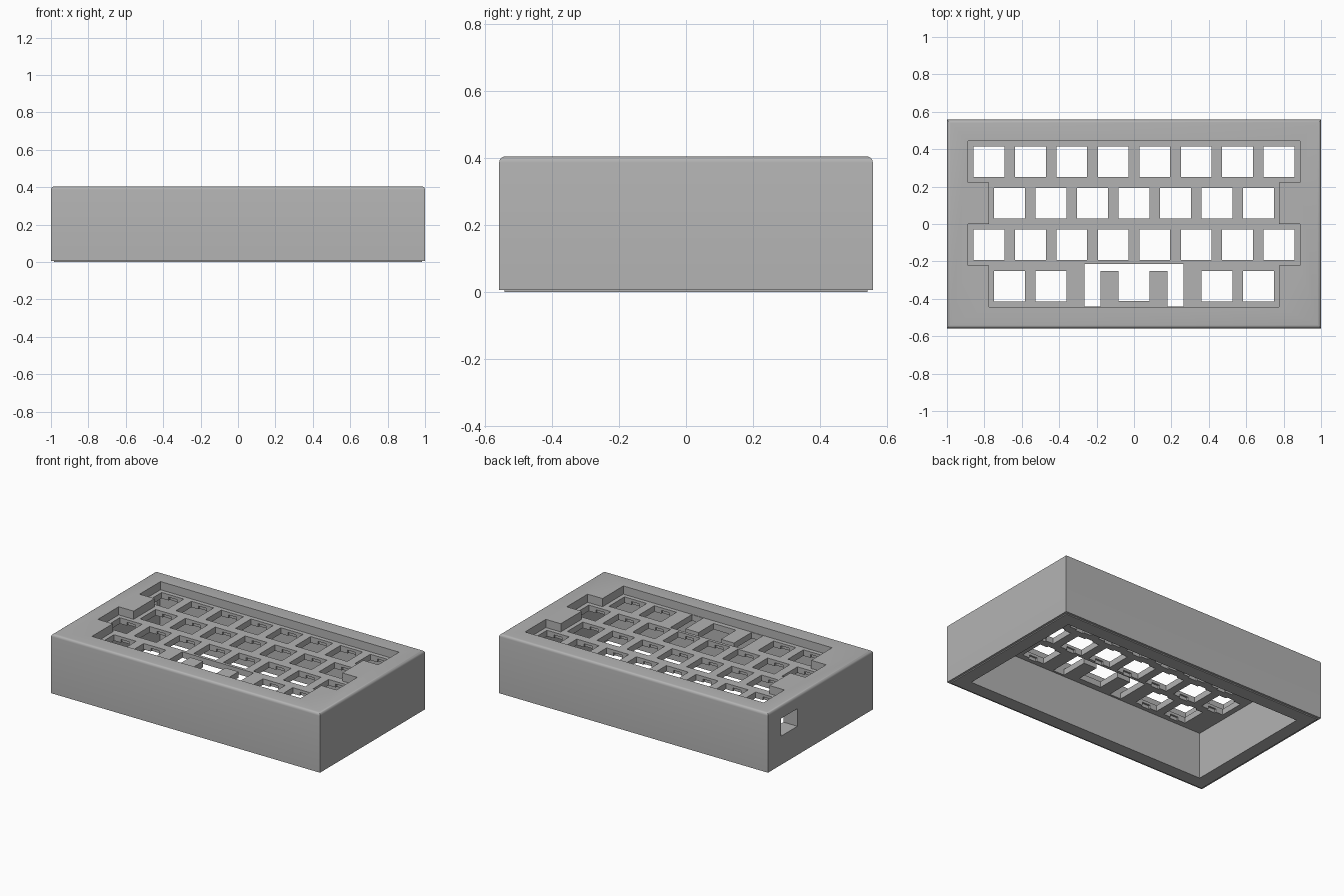
import bpy
import bmesh
from mathutils import Matrix, Vector

if "Cube" in bpy.data.objects:
    bpy.data.objects.remove(bpy.data.objects["Cube"], do_unlink=True)

W, D, H = 2.0, 1.115, 0.405      # overall case size
LIP = 0.007                      # height of the bottom lip
WALL = 0.104
FLOOR, UNDER = 0.35, 0.31        # top and underside of the key plate
PITCH, HOLE = 0.2217, 0.165      # key spacing and key opening

grey = bpy.data.materials.new("plain grey")
grey.use_nodes = True
grey.diffuse_color = (0.45, 0.45, 0.45, 1)
grey.node_tree.nodes["Principled BSDF"].inputs["Base Color"].default_value = (0.45, 0.45, 0.45, 1)


def add_box(bm, x0, x1, y0, y1, z0, z1):
    size = Vector((x1 - x0, y1 - y0, z1 - z0))
    mid = Vector((x0 + x1, y0 + y1, z0 + z1)) / 2
    m = Matrix.Translation(mid) @ Matrix.Diagonal((*size, 1))
    return bmesh.ops.create_cube(bm, size=1, matrix=m)


def add_prism(bm, outline, z0, z1):
    face = bm.faces.new([bm.verts.new((x, y, z0)) for x, y in outline])
    top = bmesh.ops.extrude_face_region(bm, geom=[face])["geom"]
    bmesh.ops.translate(bm, vec=(0, 0, z1 - z0),
                        verts=[v for v in top if isinstance(v, bmesh.types.BMVert)])


def mirrored(half):
    return half + [(-x, y) for x, y in reversed(half)]


def make_object(name, bm):
    bmesh.ops.recalc_face_normals(bm, faces=bm.faces)
    mesh = bpy.data.meshes.new(name)
    bm.to_mesh(mesh)
    bm.free()
    mesh.materials.append(grey)
    obj = bpy.data.objects.new(name, mesh)
    bpy.context.collection.objects.link(obj)
    return obj


def cut(target, bm):
    cutter = make_object("cutter", bm)
    cutter.hide_render = True
    mod = target.modifiers.new("cut", "BOOLEAN")
    mod.operation, mod.solver, mod.object = "DIFFERENCE", "EXACT", cutter
    bpy.context.view_layer.objects.active = target
    bpy.ops.object.modifier_apply(modifier=mod.name)
    bpy.data.objects.remove(cutter, do_unlink=True)


# Case block with a shallow stepped lip below and rounded top edges
bm = bmesh.new()
add_box(bm, -W / 2, W / 2, -D / 2, D / 2, LIP, H)
bm.normal_update()
bottom = [f for f in bm.faces if f.normal.z < -0.9]
bmesh.ops.inset_region(bm, faces=bottom, thickness=0.022)
step = bmesh.ops.extrude_discrete_faces(bm, faces=bottom)["faces"]
bmesh.ops.translate(bm, verts=step[0].verts, vec=(0, 0, -LIP))
rim = [e for e in bm.edges if all(v.co.z > H - 0.001 for v in e.verts)]
bmesh.ops.bevel(bm, geom=rim, offset=0.018, segments=4, profile=0.5, affect="EDGES")
case = make_object("keyboard_case", bm)

# Hollow inside, open at the bottom
bm = bmesh.new()
add_box(bm, WALL - W / 2, W / 2 - WALL, WALL - D / 2, D / 2 - WALL, -0.1, UNDER)
cut(case, bm)

# Stepped recess around the staggered key rows
half = []
for row in range(4):
    edge = PITCH * (4 if row % 2 == 0 else 3.5)
    half += [(edge, PITCH * (2 - row)), (edge, PITCH * (1 - row))]
bm = bmesh.new()
add_prism(bm, mirrored(half), FLOOR, H + 0.1)
cut(case, bm)

# Key openings, with wider clip notches under the plate
openings, notches = bmesh.new(), bmesh.new()
for row in range(4):
    count = 8 if row % 2 == 0 else 7
    y = PITCH * (1.5 - row)
    for col in range(count):
        if row == 3 and 2 <= col <= 4:
            continue
        x = PITCH * (col - (count - 1) / 2)
        r = HOLE / 2
        add_box(openings, x - r, x + r, y - r, y + r, UNDER - 0.05, FLOOR + 0.02)
        add_box(notches, x - 0.03, x + 0.03, y - r - 0.012, y + r + 0.012,
                UNDER - 0.05, UNDER + 0.022)
cut(case, openings)
cut(case, notches)

# Long key opening with stabiliser slots
bm = bmesh.new()
slot = [(0.083, -0.412), (0.083, -0.252), (0.18, -0.252),
        (0.18, -0.44), (0.265, -0.44), (0.265, -0.213)]
add_prism(bm, mirrored(slot), UNDER - 0.05, FLOOR + 0.02)
cut(case, bm)

# Cable port through the side wall
bm = bmesh.new()
add_box(bm, -W / 2 - 0.1, -W / 2 + WALL + 0.02, 0.245, 0.418, 0.2, UNDER + 0.008)
cut(case, bm)

bpy.ops.object.select_all(action="DESELECT")
case.select_set(True)
bpy.context.view_layer.objects.active = case
bpy.ops.object.shade_smooth_by_angle(angle=0.52)
